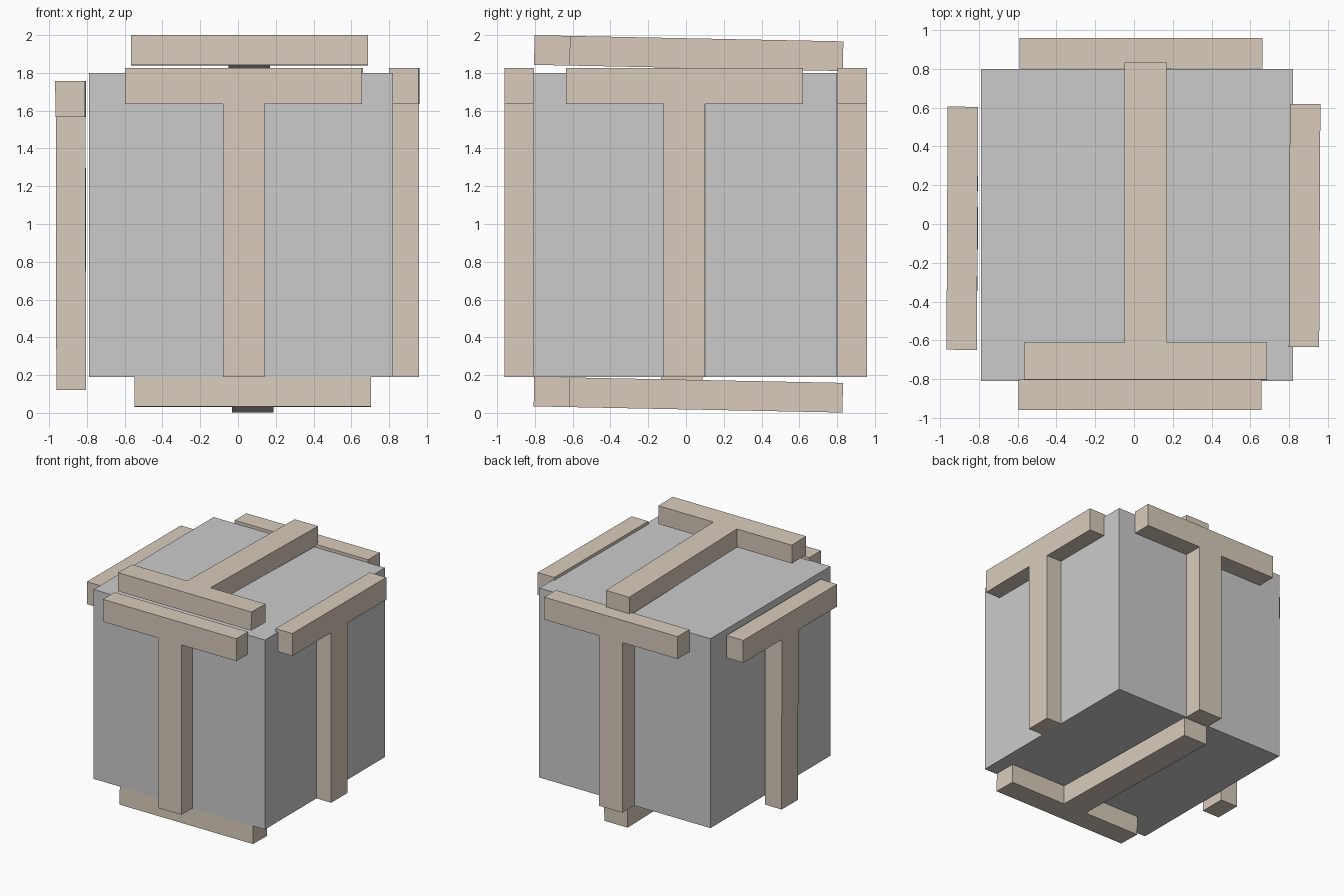
import bpy, bmesh
from mathutils import Vector, Matrix

if "Cube" in bpy.data.objects:
    bpy.data.objects.remove(bpy.data.objects["Cube"])

tan = bpy.data.materials.new("tan")
tan.diffuse_color = (0.69, 0.60, 0.50, 1)
tan.use_nodes = True
tan.node_tree.nodes["Principled BSDF"].inputs["Base Color"].default_value = tan.diffuse_color

# Cube body
bpy.ops.mesh.primitive_cube_add(size=1.61, location=(0.015, -0.005, 0.995))
bpy.context.object.name = "cube_body"

# T-shaped bracket: half widths, bar height, total length, thickness
BAR, STEM, BAR_H, LENGTH, DEPTH = 0.627, 0.11, 0.19, 1.635, 0.157


def bracket(name, origin, stem_dir, out_dir):
    """Origin is the middle of the bar's outer edge; the stem runs along stem_dir."""
    right_half = [(BAR, 0), (BAR, BAR_H), (STEM, BAR_H), (STEM, LENGTH)]
    profile = right_half + [(-x, y) for x, y in reversed(right_half)]
    bm = bmesh.new()
    face = bm.faces.new([bm.verts.new((x, y, -DEPTH / 2)) for x, y in profile])
    ext = bmesh.ops.extrude_face_region(bm, geom=[face])
    top = [v for v in ext["geom"] if isinstance(v, bmesh.types.BMVert)]
    bmesh.ops.translate(bm, verts=top, vec=(0, 0, DEPTH))
    bmesh.ops.recalc_face_normals(bm, faces=bm.faces)
    mesh = bpy.data.meshes.new(name)
    bm.to_mesh(mesh)
    bm.free()
    mesh.materials.append(tan)
    obj = bpy.data.objects.new(name, mesh)
    y = Vector(stem_dir).normalized()
    x = y.cross(Vector(out_dir)).normalized()
    z = x.cross(y)
    rot = Matrix((x, y, z)).transposed().to_4x4()
    obj.matrix_world = Matrix.Translation(origin) @ rot
    bpy.context.collection.objects.link(obj)


# Brackets on the four sides, stems hanging down
DOWN = (0, 0, -1)
bracket("front_bracket", (0.03, -0.882, 1.825), DOWN, (0, -1, 0))
bracket("back_bracket", (0.035, 0.88, 1.825), DOWN, (0, 1, 0))
bracket("right_bracket", (0.88, -0.008, 1.825), DOWN, (1, -0.005, 0))
bracket("left_bracket", (-0.886, -0.022, 1.757), (0.002, 0, -1), (-1, 0.005, 0))

# Slightly tilted brackets above and below, stems running to the back
BACK = (0, 1, -0.02)
bracket("top_bracket", (0.06, -0.803, 1.921), BACK, (0, 0, 1))
bracket("bottom_bracket", (0.078, -0.805, 0.113), BACK, (0, 0, -1))
